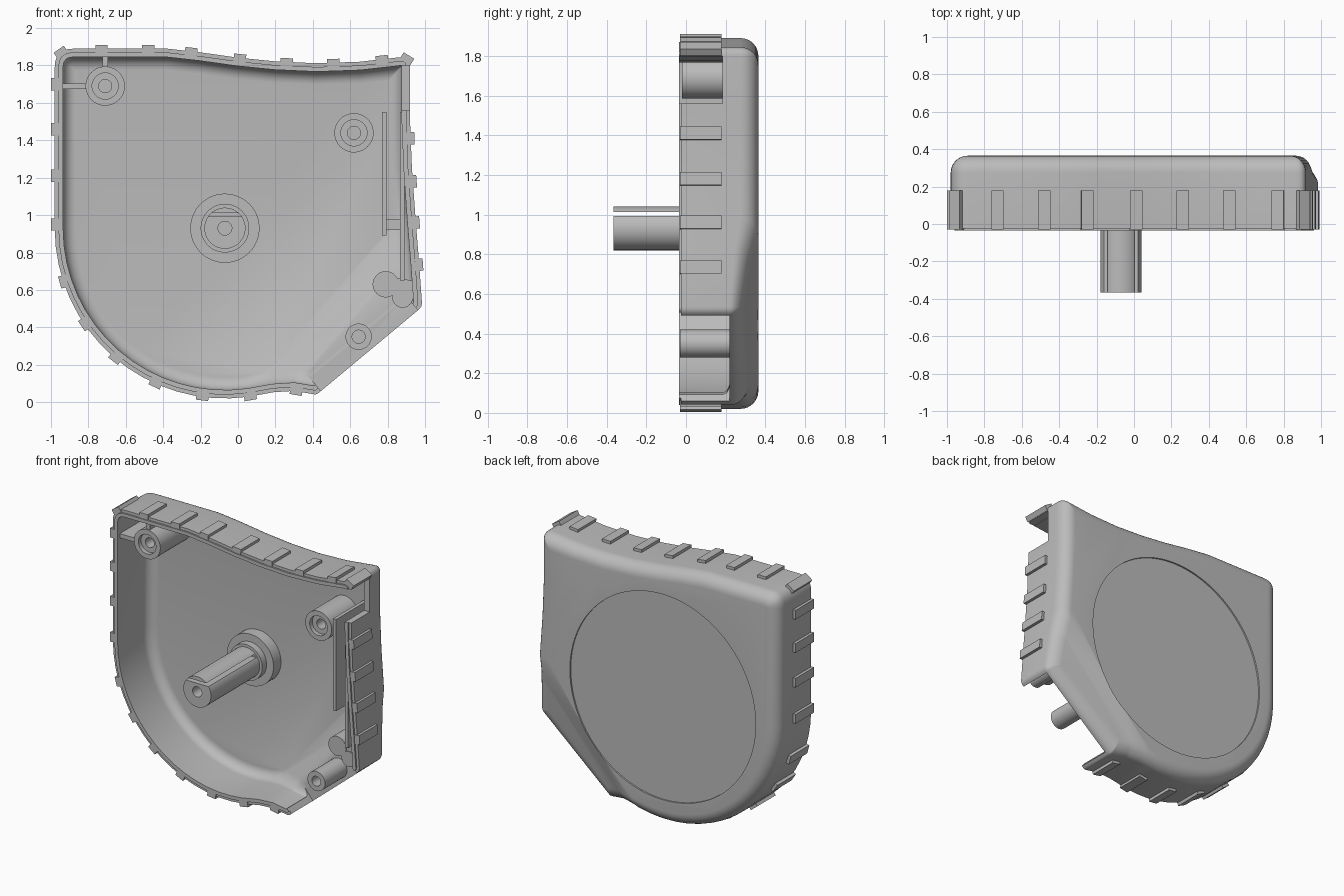
import bpy, bmesh, math
from mathutils import Vector

cube = bpy.data.objects.get("Cube")
if cube:
    bpy.data.objects.remove(cube, do_unlink=True)

gray = bpy.data.materials.new("plain gray")
gray.use_nodes = True
gray.diffuse_color = (0.5, 0.5, 0.5, 1)
gray.node_tree.nodes["Principled BSDF"].inputs["Base Color"].default_value = (0.5, 0.5, 0.5, 1)

HUB = Vector((-0.07, 0.93))
SLOPE = Vector((0.747, -0.665))      # direction in which the back drops to the mouth


def finish(name, bm, angle=35):
    bmesh.ops.recalc_face_normals(bm, faces=bm.faces)
    mesh = bpy.data.meshes.new(name)
    bm.to_mesh(mesh)
    bm.free()
    mesh.materials.append(gray)
    obj = bpy.data.objects.new(name, mesh)
    bpy.context.collection.objects.link(obj)
    smooth(obj, angle)
    return obj


def smooth(obj, angle=35):
    bpy.ops.object.select_all(action='DESELECT')
    obj.select_set(True)
    bpy.context.view_layer.objects.active = obj
    bpy.ops.object.shade_smooth_by_angle(angle=math.radians(angle))


def cut(obj, cutter):
    mod = obj.modifiers.new("cut", 'BOOLEAN')
    mod.object = cutter
    mod.operation = 'DIFFERENCE'
    mod.solver = 'EXACT'
    bpy.context.view_layer.objects.active = obj
    bpy.ops.object.modifier_apply(modifier=mod.name)
    bpy.data.objects.remove(cutter, do_unlink=True)


def loft_bmesh(rings):
    """Closed solid through rings of equal point count."""
    bm = bmesh.new()
    loops = [[bm.verts.new(p) for p in ring] for ring in rings]
    for a, b in zip(loops, loops[1:]):
        for i in range(len(a)):
            j = (i + 1) % len(a)
            bm.faces.new((a[i], a[j], b[j], b[i]))
    bm.faces.new(loops[0])
    bm.faces.new(loops[-1])
    return bm


def prism(name, pts, y0, y1):
    return finish(name, loft_bmesh([[(p[0], y, p[1]) for p in pts] for y in (y0, y1)]))


def box(name, x0, x1, y0, y1, z0, z1):
    return prism(name, [(x0, z0), (x1, z0), (x1, z1), (x0, z1)], y0, y1)


def lathe(name, centre, profile, sides=48):
    """Turned part about an axis along y; profile is (radius, y)."""
    turn = [2 * math.pi * i / sides for i in range(sides)]
    return finish(name, loft_bmesh([[(centre[0] + r * math.cos(a), y, centre[1] + r * math.sin(a))
                                     for a in turn] for r, y in profile]))


# Case outline: corners as (x, z, rounding), clockwise from the top left
corners = [(-0.98, 1.89, 0.1), (-0.38, 1.89, 0), (-0.2, 1.87, 0), (0, 1.842, 0),
           (0.2, 1.822, 0), (0.42, 1.812, 0), (0.65, 1.82, 0), (0.92, 1.85, 0.05),
           (0.92, 1.5, 0), (0.93, 1.25, 0), (0.95, 0.97, 0), (0.968, 0.75, 0),
           (0.985, 0.51, 0.05), (0.42, 0.04, 0.03), (0.3, 0.06, 0), (0.19, 0.053, 0)]
for k in range(17):
    a = math.radians(-82 - k * 98 / 16)
    corners.append((HUB.x + 0.91 * math.cos(a), HUB.y + 0.91 * math.sin(a), 0))


def outline(d):
    """Case outline moved inward by d."""
    out = []
    n = len(corners)
    for i, (x, z, r) in enumerate(corners):
        p = Vector((x, z))
        d1 = (p - Vector(corners[i - 1][:2])).normalized()
        d2 = (Vector(corners[(i + 1) % n][:2]) - p).normalized()
        n1, n2 = Vector((d1.y, -d1.x)), Vector((d2.y, -d2.x))
        p = p + (n1 + n2) * d / (1 + n1.dot(n2))
        if not r:
            out.append(p)
            continue
        t = max(r - d, 0.008) * math.tan(d1.angle(d2) / 2)
        a, b = p - d1 * t, p + d2 * t
        for k in range(7):
            s = k / 6
            out.append(a * (1 - s) ** 2 + p * 2 * s * (1 - s) + b * s * s)
    return out


def case_solid(name, front, inset, top, radius, steps):
    """Rounded-back solid whose back drops toward the mouth; steps are (slope distance, y)."""
    levels = list(front)
    for k in range(9):
        a = math.pi / 2 * k / 8
        levels.append((inset + radius * (1 - math.cos(a)), top - radius * (1 - math.sin(a))))
    bm = loft_bmesh([[(p.x, y, p.y) for p in outline(d)] for d, y in levels])
    normal = Vector((SLOPE.x, 0, SLOPE.y))
    for s, _ in steps[:-1]:
        bmesh.ops.bisect_plane(bm, geom=bm.verts[:] + bm.edges[:] + bm.faces[:],
                               plane_co=normal * s / normal.length_squared, plane_no=normal)
    base = 0.1
    for v in bm.verts:
        s, h = v.co.dot(normal), top
        for (s0, h0), (s1, h1) in zip(steps, steps[1:]):
            if s > s0:
                h = h0 + (h1 - h0) * min((s - s0) / (s1 - s0), 1)
        if v.co.y > base:
            v.co.y = base + (v.co.y - base) * (h - base) / (top - base)
    return finish(name, bm)


# Hollow case with a stepped rim
case = case_solid("case_shell", [(0.02, -0.035), (0.02, -0.024), (0, -0.024)], 0, 0.365, 0.09,
                  [(0.06, 0.365), (0.16, 0.325), (0.37, 0.28)])
cut(case, case_solid("cavity", [(0.045, -0.1)], 0.045, 0.325, 0.07,
                     [(0, 0.325), (0.16, 0.222), (0.4, 0.222)]))

# Mouth along the diagonal edge
top_end, low_end = Vector((0.985, 0.51)), Vector((0.42, 0.04))
along = (top_end - low_end).normalized()
outward = Vector((along.y, -along.x))
ends = [top_end - along * 0.03, low_end + along * 0.03]
cut(case, prism("mouth_cutter", [ends[0] + outward * 0.1, ends[1] + outward * 0.1,
                                 ends[1] - outward * 0.12, ends[0] - outward * 0.12], -0.1, 0.22))

# Side window and shallow round recess in the back
cut(case, box("window_cutter", 0.86, 1.1, -0.1, 0.185, 1.56, 1.8))
cut(case, lathe("recess_cutter", HUB, [(0.74, 0.354), (0.74, 0.5)], 96))
smooth(case)

# Grip ribs set around the rim
edge = outline(0)
spots = [(-0.94, 1.86), (-0.73, 1.89), (-0.48, 1.89), (-0.25, 1.88), (0.01, 1.84), (0.26, 1.82),
         (0.51, 1.82), (0.77, 1.83), (0.9, 1.83), (0.92, 1.41), (0.93, 1.18), (0.95, 0.96),
         (0.97, 0.735), (0.31, 0.05), (0.065, 0.03), (-0.19, 0.03), (-0.44, 0.1), (-0.66, 0.23),
         (-0.83, 0.41), (-0.95, 0.64), (-0.98, 0.95), (-0.98, 1.21), (-0.98, 1.46), (-0.98, 1.7)]
for spot in spots:
    best = None
    for a, b in zip(edge, edge[1:] + edge[:1]):
        s = min(max((Vector(spot) - a).dot(b - a) / (b - a).length_squared, 0), 1)
        p = a.lerp(b, s)
        gap = (p - Vector(spot)).length
        if best is None or gap < best[0]:
            best = (gap, p, (b - a).normalized())
    _, p, t = best
    out = Vector((-t.y, t.x))
    t = t * 0.033
    prism("grip_rib", [p - t - out * 0.02, p + t - out * 0.02, p + t + out * 0.02, p - t + out * 0.02],
          -0.03, 0.18)

# Screw posts: wide ones have a stepped seat
for name, x, z, y in (("corner_post", -0.71, 1.69, -0.02), ("side_post", 0.62, 1.44, 0.03)):
    lathe(name, (x, z), [(0.105, 0.34), (0.105, y), (0.07, y), (0.07, y + 0.03),
                         (0.035, y + 0.03), (0.035, 0.2)])
lathe("mouth_post", (0.645, 0.35), [(0.07, 0.25), (0.07, -0.03), (0.035, -0.03), (0.035, 0.15)])
box("post_web_side", -0.95, -0.81, -0.01, 0.34, 1.673, 1.703)
box("post_web_top", -0.725, -0.695, -0.01, 0.34, 1.79, 1.86)

# Hub collar and split spindle
lathe("hub_collar", HUB, [(0.185, 0.34), (0.185, 0.24), (0.13, 0.24), (0.13, 0.19)])
spindle = lathe("spindle", HUB, [(0.11, 0.3), (0.11, -0.365), (0.037, -0.365), (0.037, -0.2)])
cut(spindle, box("slot_cutter", -0.3, 0.2, -0.5, 0.18, 0.992, 1.012))
smooth(spindle)

# Guide rails and rounded guide behind the mouth
box("inner_rail", 0.77, 0.795, -0.02, 0.34, 0.89, 1.55)
box("outer_rail", 0.865, 0.89, -0.02, 0.3, 0.65, 1.55)
box("rail_bridge", 0.79, 0.87, 0.1, 0.34, 0.92, 0.98)
lathe("guide_post", (0.79, 0.63), [(0.07, 0.27), (0.07, 0)])
lathe("guide_nose", (0.88, 0.56), [(0.055, 0.27), (0.055, 0)])
prism("guide_web", [(0.8, 0.6), (0.94, 0.55), (0.93, 0.65), (0.82, 0.67)], 0.005, 0.27)
